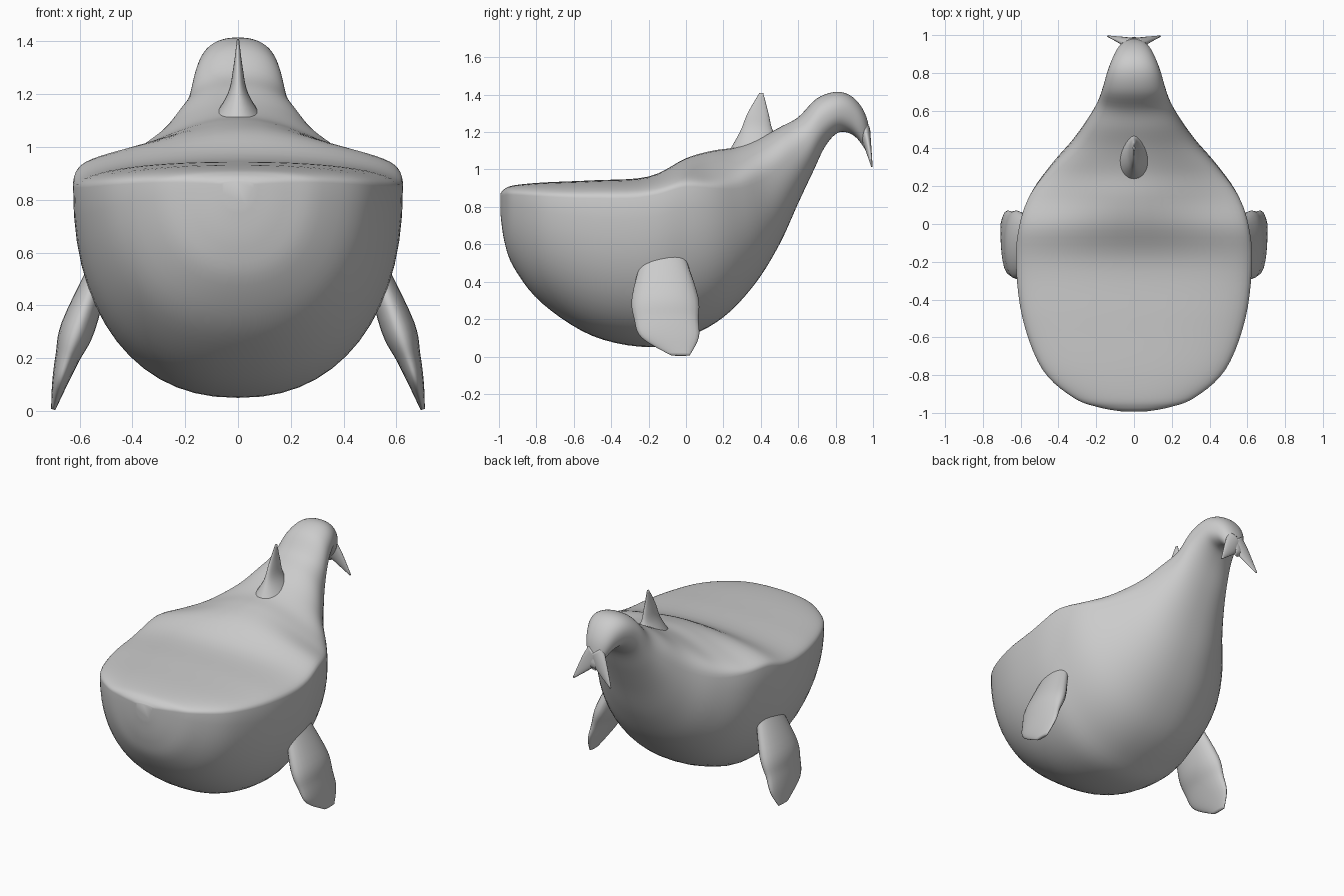
import bpy, bmesh
from math import sin, cos, pi, exp
from mathutils import Vector

if "Cube" in bpy.data.objects:
    bpy.data.objects.remove(bpy.data.objects["Cube"])


def spline(rows, steps=5):
    """Catmull-Rom interpolation through rows of numbers."""
    out = []
    for i in range(len(rows) - 1):
        a, b = rows[max(i - 1, 0)], rows[i]
        c, d = rows[i + 1], rows[min(i + 2, len(rows) - 1)]
        for k in range(steps):
            t = k / steps
            out.append([q + 0.5 * t * (r - p + t * (2 * p - 5 * q + 4 * r - s + t * (3 * (q - r) + s - p)))
                        for p, q, r, s in zip(a, b, c, d)])
    out.append(list(rows[-1]))
    return out


def loft(name, rings):
    """Skin closed rings of points into a smooth capped mesh."""
    bm = bmesh.new()
    vs = [[bm.verts.new(p) for p in ring] for ring in rings]
    n = len(vs[0])
    for a, b in zip(vs, vs[1:]):
        for i in range(n):
            j = (i + 1) % n
            bm.faces.new((a[i], a[j], b[j], b[i]))
    bm.faces.new(vs[0])
    bm.faces.new(vs[-1])
    bmesh.ops.recalc_face_normals(bm, faces=bm.faces)
    for f in bm.faces:
        f.smooth = True
    me = bpy.data.meshes.new(name)
    bm.to_mesh(me)
    bm.free()
    ob = bpy.data.objects.new(name, me)
    bpy.context.collection.objects.link(ob)


def body_ring(row, n=56, e=2.25):
    """Round belly below the rim, flat or bell-shaped back above it."""
    yt, zt, yb, zb, w = row
    top, bot = Vector((0, yt, zt)), Vector((0, yb, zb))
    y = (yt + yb) / 2
    rim = 0.885 - 0.385 * min(max((y + 0.2) / 0.85, 0), 1) ** 1.5
    bell = 0.5 * exp(-((y - 0.14) / 0.24) ** 2)
    mid = bot.lerp(top, rim)
    pts = []
    for i in range(n):
        c, s = cos(2 * pi * i / n), sin(2 * pi * i / n)
        x = abs(c) ** (2 / e) * (1 if c > 0 else -1)
        h = abs(s) ** (2 / e)
        if s >= 0:
            h = (1 - bell) * h + bell * (1 + cos(pi * x)) / 2
        p = mid + ((top if s >= 0 else bot) - mid) * h
        pts.append(p + Vector((w * x, 0, 0)))
    return pts


def limb(name, rows, thick_axis, chord_axis, side=1):
    """Fin from stations of centre x, y, z, half chord, half thickness."""
    u, v = Vector(thick_axis), Vector(chord_axis)
    rings = []
    for x, y, z, ch, th in spline(rows):
        ring = [Vector((x, y, z)) + u * th * cos(pi * i / 12) + v * ch * sin(pi * i / 12)
                for i in range(24)]
        rings.append([(p.x * side, p.y, p.z) for p in ring])
    loft(name, rings)


# Body and tail stem: top y, z, bottom y, z, half width
body = [
    (-.993, .87, -.993, .77, .06),
    (-.972, .895, -.972, .62, .18),
    (-.92, .915, -.92, .475, .32),
    (-.77, .93, -.77, .285, .485),
    (-.5, .942, -.5, .11, .59),
    (-.2, .962, -.2, .05, .625),
    (0, 1.06, 0, .10, .605),
    (.14, 1.10, .2, .21, .55),
    (.27, 1.12, .37, .39, .445),
    (.39, 1.165, .5, .6, .33),
    (.5, 1.225, .6, .82, .25),
    (.6, 1.28, .68, .99, .195),
    (.7, 1.38, .745, 1.125, .165),
    (.81, 1.415, .81, 1.195, .14),
    (.9, 1.38, .87, 1.195, .11),
    (.965, 1.28, .92, 1.16, .075),
    (.99, 1.13, .968, 1.09, .02),
]
loft("body", [body_ring(r) for r in spline(body)])

# Side flippers and tail flukes, mirrored left and right
flipper = [
    (.52, -.12, .55, .11, .04),
    (.605, -.112, .32, .177, .062),
    (.647, -.105, .2, .172, .044),
    (.677, -.085, .1, .153, .027),
    (.7, -.03, .006, .05, .008),
]
fluke = [
    (0, .95, 1.21, .06, .035),
    (.05, .97, 1.135, .048, .02),
    (.138, .994, 1.015, .005, .004),
]
for side, label in ((1, "left"), (-1, "right")):
    limb(label + "_flipper", flipper, (1, 0, .3), (0, 1, 0), side)
    limb(label + "_fluke", fluke, (0, 1, 0), (.8, 0, .6), side)

# Fin on the back
back_fin = [
    (0, .385, 1.09, .16, .11),
    (0, .378, 1.2, .09, .04),
    (0, .385, 1.3, .056, .018),
    (0, .403, 1.41, .01, .004),
]
limb("back_fin", back_fin, (1, 0, 0), (0, 1, 0))
